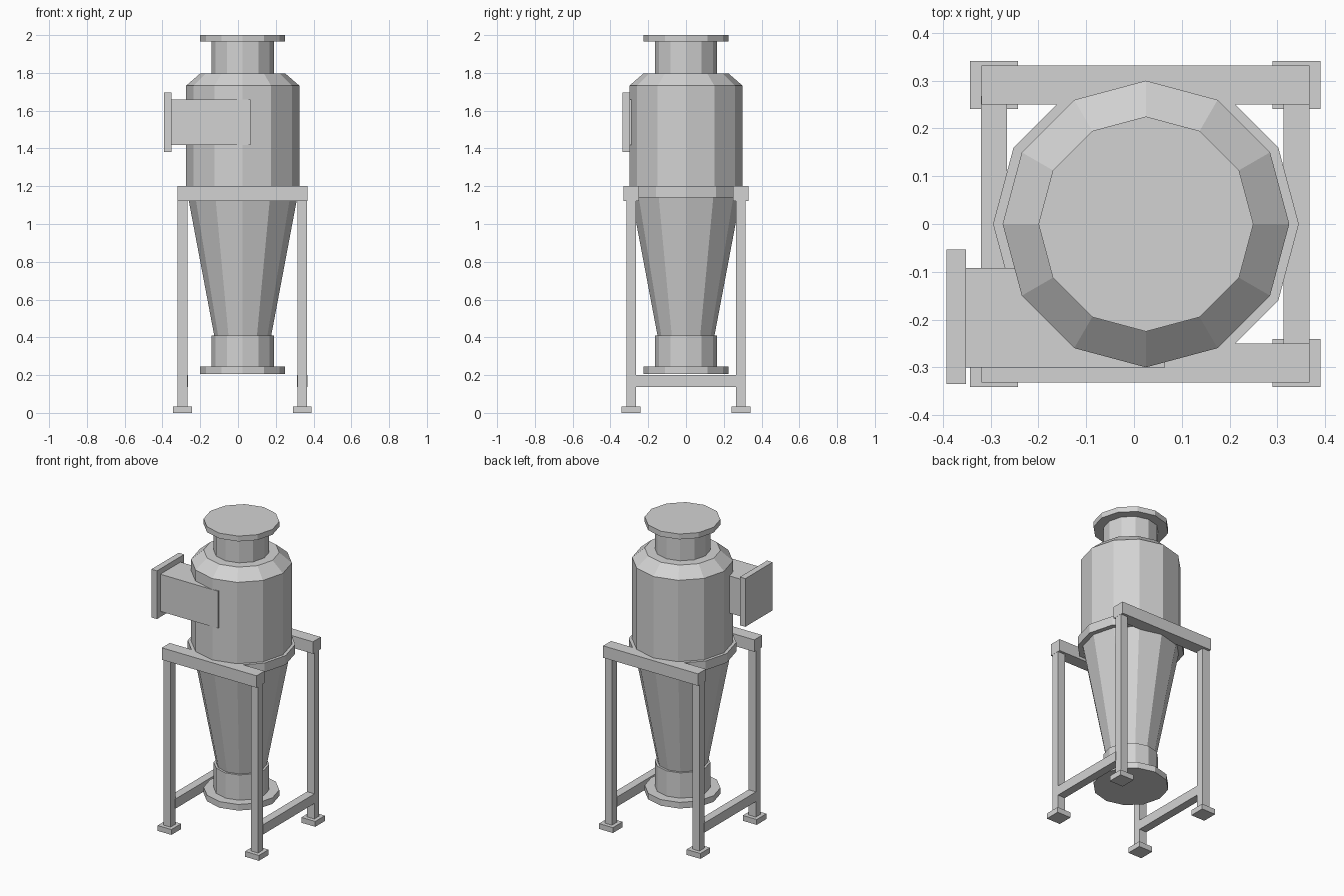
import bpy, bmesh, math

if "Cube" in bpy.data.objects:
    bpy.data.objects.remove(bpy.data.objects["Cube"])

CX = 0.025   # axis of the vessel
SIDES = 12

steel = bpy.data.materials.new("plain grey steel")
steel.diffuse_color = (0.65, 0.65, 0.65, 1)
steel.use_nodes = True
steel.node_tree.nodes["Principled BSDF"].inputs["Base Color"].default_value = steel.diffuse_color


def finish(name, bm):
    bmesh.ops.recalc_face_normals(bm, faces=bm.faces)
    mesh = bpy.data.meshes.new(name)
    bm.to_mesh(mesh)
    bm.free()
    mesh.materials.append(steel)
    obj = bpy.data.objects.new(name, mesh)
    bpy.context.collection.objects.link(obj)
    return obj


def lathe(name, profile):
    """Closed twelve-sided solid from (radius, z) points, bottom to top."""
    bm = bmesh.new()
    rings = []
    for r, z in profile:
        rings.append([bm.verts.new((CX + r * math.cos(2 * math.pi * i / SIDES),
                                    r * math.sin(2 * math.pi * i / SIDES), z))
                      for i in range(SIDES)])
    for low, high in zip(rings, rings[1:]):
        for i in range(SIDES):
            j = (i + 1) % SIDES
            bm.faces.new((low[i], low[j], high[j], high[i]))
    bm.faces.new(rings[0][::-1])
    bm.faces.new(rings[-1])
    return finish(name, bm)


def box(name, x, y, z):
    """Box from (min, max) ranges."""
    bm = bmesh.new()
    bmesh.ops.create_cube(bm, size=1)
    for v in bm.verts:
        v.co = [lo + (c + 0.5) * (hi - lo) for c, (lo, hi) in zip(v.co, (x, y, z))]
    return finish(name, bm)


# Vessel
lathe("outlet_flange", [(0.225, 0.205), (0.225, 0.245)])
lathe("outlet_neck", [(0.165, 0.245), (0.165, 0.41)])
lathe("cone", [(0.15, 0.405), (0.30, 1.20)])
lathe("support_ring", [(0.32, 1.14), (0.32, 1.20)])
lathe("barrel", [(0.30, 1.20), (0.30, 1.732), (0.225, 1.797)])
lathe("top_neck", [(0.165, 1.797), (0.165, 1.965)])
lathe("top_flange", [(0.225, 1.965), (0.225, 2.0)])

# Side inlet duct
box("inlet_duct", (-0.355, 0.065), (-0.30, -0.092), (1.417, 1.66))
box("inlet_flange", (-0.392, -0.352), (-0.335, -0.053), (1.38, 1.695))

# Stand: legs and feet at four corners
for sx, cx in (("left", -0.293), ("right", 0.34)):
    for sy, cy in (("front", -0.291), ("back", 0.291)):
        box(f"{sy}_{sx}_leg", (cx - 0.026, cx + 0.026), (cy - 0.025, cy + 0.025), (0.035, 1.125))
        box(f"{sy}_{sx}_foot", (cx - 0.05, cx + 0.05), (cy - 0.05, cy + 0.05), (0, 0.035))
    # Low brace between front and back legs
    box(f"{sx}_brace", (cx - 0.027, cx + 0.027), (-0.268, 0.268), (0.137, 0.20))

# Upper beams carrying the ring
for side, y in (("front", (-0.332, -0.25)), ("back", (0.25, 0.332))):
    box(f"{side}_beam", (-0.319, 0.367), y, (1.122, 1.20))
